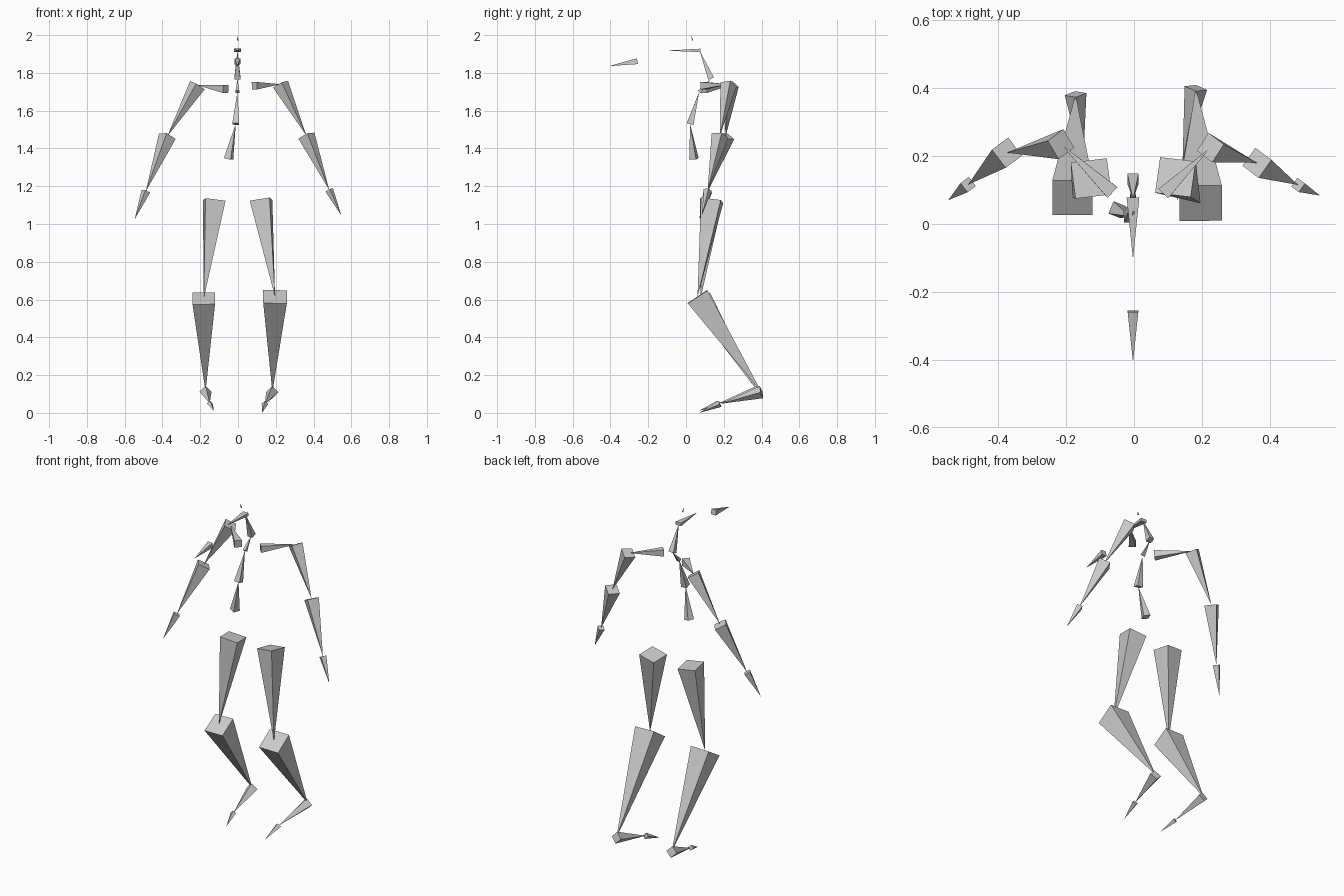
import bpy, bmesh
from mathutils import Vector, Matrix

cube = bpy.data.objects.get("Cube")
if cube:
    bpy.data.objects.remove(cube)

grey = bpy.data.materials.new("light grey")
grey.use_nodes = True
COLOUR = (0.6, 0.6, 0.6, 1)
grey.diffuse_color = COLOUR
grey.node_tree.nodes["Principled BSDF"].inputs["Base Color"].default_value = COLOUR

THICKNESS = 0.205  # base width as a share of bone length
UP, BACK = (0, 0, 1), (0, 1, 0)


def bone(name, head, tip, facing, squash=1.0):
    """Square pyramid from head to tip; one side faces 'facing'."""
    head, tip = Vector(head), Vector(tip)
    axis = tip - head
    length = axis.length
    axis.normalize()
    side = Vector(facing)
    side = (side - axis * side.dot(axis)).normalized()
    across = side.cross(axis)
    half = length * THICKNESS / 2
    bm = bmesh.new()
    base = [bm.verts.new(head + across * half * a + side * half * squash * b)
            for a, b in ((-1, -1), (1, -1), (1, 1), (-1, 1))]
    point = bm.verts.new(tip)
    bm.faces.new(base)
    for i in range(4):
        bm.faces.new((base[i], base[(i + 1) % 4], point))
    bmesh.ops.recalc_face_normals(bm, faces=bm.faces)
    mesh = bpy.data.meshes.new(name)
    bm.to_mesh(mesh)
    bm.free()
    mesh.materials.append(grey)
    obj = bpy.data.objects.new(name, mesh)
    bpy.context.collection.objects.link(obj)


def chain(prefix, joints, parts):
    """Connected bones along a list of joints."""
    for (name, facing), a, b in zip(parts, joints, joints[1:]):
        bone(prefix + name, a, b, facing)


# Arms, each from collarbone to hand
arms = {
    "left_": [(.087, .09, 1.732), (.225, .225, 1.74), (.362, .18, 1.468),
              (.483, .115, 1.18), (.547, .084, 1.045)],
    "right_": [(-.065, .094, 1.715), (-.215, .235, 1.735), (-.374, .21, 1.465),
               (-.488, .116, 1.173), (-.547, .07, 1.025)],
}
# Legs, each from thigh to toe
legs = {
    "left_": [(.122, .138, 1.125), (.196, .061, .615), (.182, .40, .11),
              (.143, .18, .048), (.127, .07, 0)],
    "right_": [(-.126, .134, 1.125), (-.181, .077, .606), (-.172, .382, .112),
               (-.15, .17, .05), (-.127, .07, .012)],
}
for prefix, s in (("left_", 1), ("right_", -1)):
    turned = (s * .6, .8, 0)
    corner = (1, 0, 1)
    chain(prefix, arms[prefix], [("collarbone", UP), ("upper_arm", turned),
                                 ("forearm", turned), ("hand", turned)])
    chain(prefix, legs[prefix], [("thigh", (s * .12, 1, 0)), ("shin", (1, 0, 0)),
                                 ("foot", corner), ("toe", corner)])

# Spine and neck
spine = [(-.05, .042, 1.345), (-.012, .022, 1.53), (-.003, .07, 1.70),
         (-.003, .133, 1.77), (-.003, .072, 1.918)]
chain("", spine, [("lower_spine", (.37, .93, 0)), ("middle_spine", BACK),
                  ("upper_spine", BACK), ("neck", BACK)])

# Head, detached jaw and crown tip
bone("head", (-.003, .078, 1.919), (-.003, -.104, 1.918), UP, 0.5)
bone("jaw", (-.003, -.257, 1.862), (-.003, -.407, 1.836), UP)
bone("crown", (-.001, .035, 1.973), (-.006, .025, 2.0), BACK)
